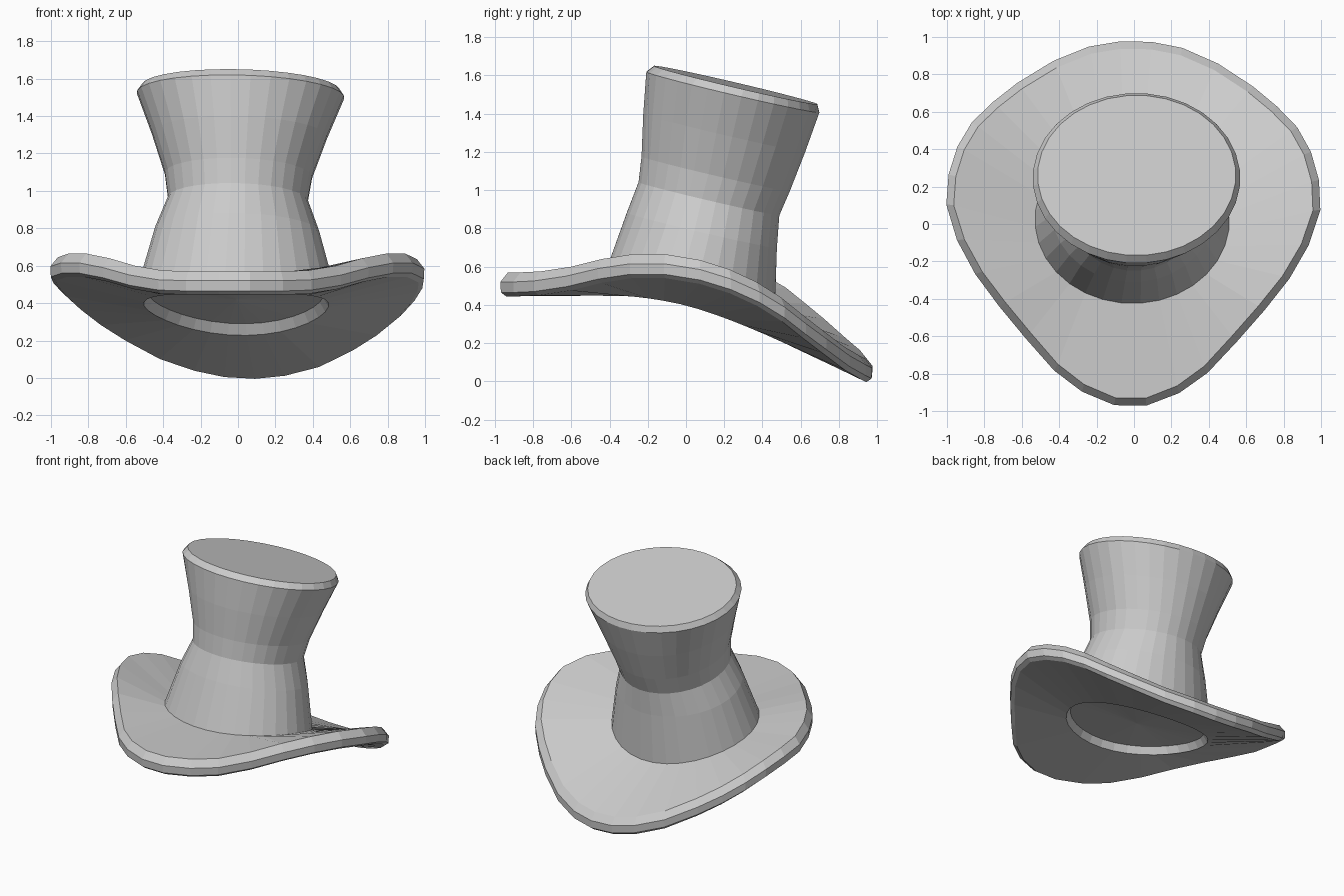
import bpy, bmesh, math
from mathutils import Vector

if "Cube" in bpy.data.objects:
    bpy.data.objects.remove(bpy.data.objects["Cube"])

N = 32
TILT = 0.23

# Right half of the brim edge, back to front (x, y, mid-height z)
HALF = [(.085, .975, .06), (.25, .945, .085), (.44, .865, .14), (.63, .745, .235),
        (.76, .64, .315), (.87, .53, .40), (.945, .40, .475), (.99, .25, .535),
        (1.0, .09, .575), (.94, -.10, .60), (.84, -.28, .60), (.71, -.45, .575),
        (.565, -.62, .535), (.41, -.79, .51), (.26, -.90, .505), (.085, -.97, .505)]
EDGE = [Vector(p) for p in HALF] + [Vector((-x, y, z)) for x, y, z in reversed(HALF)]
ANGLES = [math.pi / 2 - (i + .5) * 2 * math.pi / N for i in range(N)]


def place(p):
    # slight yaw, and a roll that lowers the right side towards the back
    return Vector((p.x + .015 * p.y - .005, p.y - .015 * p.x,
                   p.z - .06 * p.x * max(0, p.y)))


def edge_ring(inset, dz):
    ring = []
    for p in EDGE:
        q = p - Vector((p.x, p.y, 0)).normalized() * inset
        q.z = p.z + dz
        ring.append(place(q))
    return ring


def head_ring(dz, rx, ry=.445):
    # curved ring where crown and brim meet
    ring = []
    for a in ANGLES:
        x, y = rx * math.cos(a), .02 + ry * math.sin(a)
        z = .45 - .215 * max(0, (y + .43) / .88) ** 2
        ring.append(place(Vector((x - .005, y, z + dz))))
    return ring


def crown_ring(cy, cz, rx, ry):
    # tilted ellipse across the crown
    cx = -.012 + .025 * (cz - .5)
    return [Vector((cx + rx * math.cos(a),
                    cy + ry * math.sin(a) * math.cos(TILT),
                    cz - ry * math.sin(a) * math.sin(TILT) - .025 * rx * math.cos(a)))
            for a in ANGLES]


def loft(name, rings, capped):
    bm = bmesh.new()
    loops = [[bm.verts.new(p) for p in r] for r in rings]
    for a, b in zip(loops, loops[1:]):
        for i in range(N):
            j = (i + 1) % N
            bm.faces.new((a[i], a[j], b[j], b[i]))
    if capped:
        # fan caps
        for r in (loops[0], loops[-1]):
            c = bm.verts.new(sum((v.co for v in r), Vector()) / N)
            for i in range(N):
                bm.faces.new((r[i], r[(i + 1) % N], c))
    bmesh.ops.recalc_face_normals(bm, faces=bm.faces)
    me = bpy.data.meshes.new(name)
    bm.to_mesh(me)
    bm.free()
    ob = bpy.data.objects.new(name, me)
    bpy.context.collection.objects.link(ob)
    return ob


# Brim: thick curved annulus with a bevelled edge
loft("brim", [head_ring(0, .495), edge_ring(.03, -.06), edge_ring(.003, -.04),
              edge_ring(0, .015), edge_ring(.04, .065), head_ring(.115, .52)], False)

# Crown: recessed underside with a slanted lip, then the tilted waisted body
loft("crown", [head_ring(.05, .465, .42), head_ring(0, .495), head_ring(.115, .52),
               crown_ring(.083, .79, .44, .405),
               crown_ring(.12, .955, .375, .38),
               crown_ring(.155, 1.085, .395, .40),
               crown_ring(.20, 1.30, .47, .437),
               crown_ring(.245, 1.513, .555, .467),
               crown_ring(.26, 1.550, .53, .44)], True)
